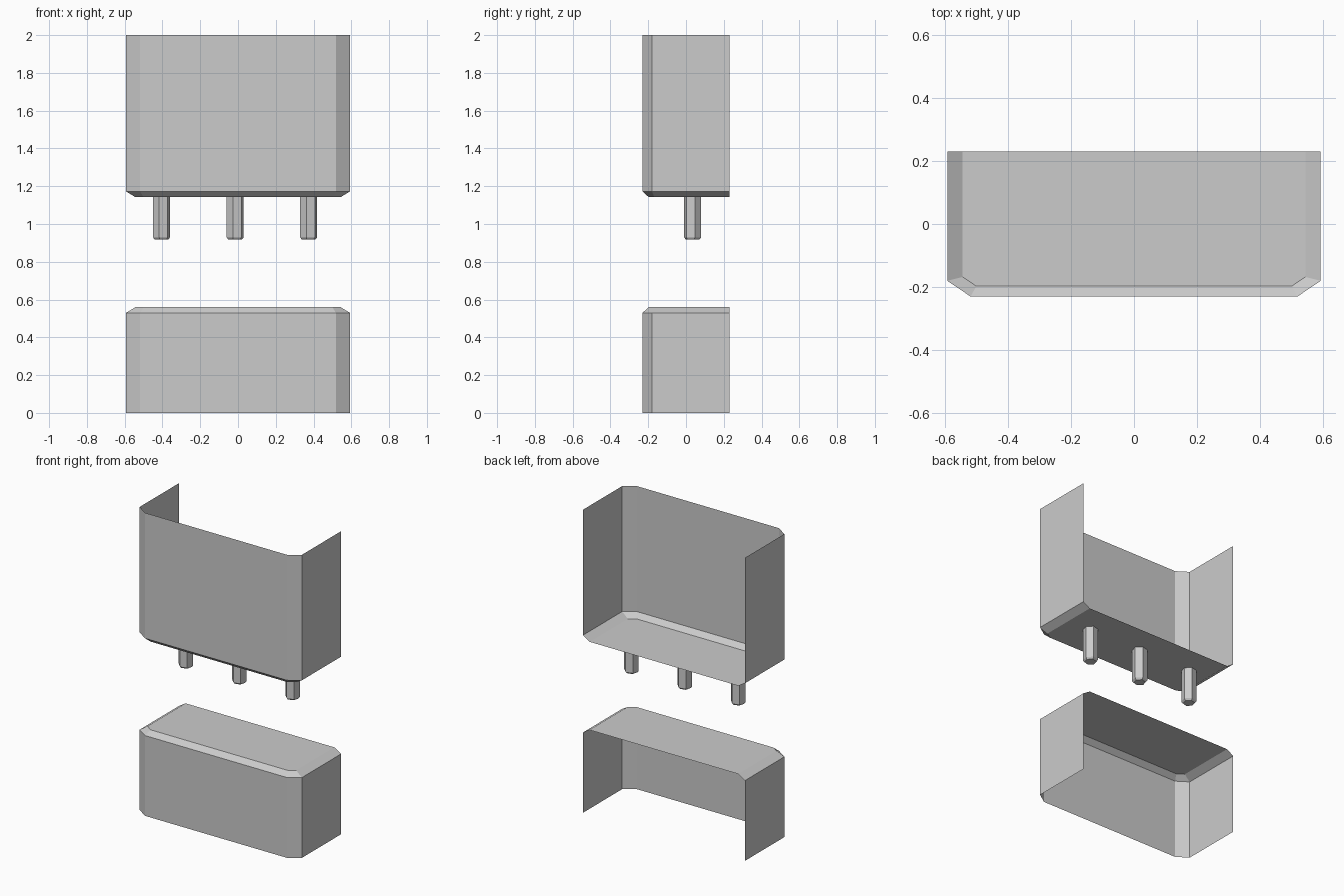
import bpy, bmesh, math

if "Cube" in bpy.data.objects:
    bpy.data.objects.remove(bpy.data.objects["Cube"])

# Plan outlines, open at the back
OUTER = [(-.592, .23), (-.592, -.18), (-.518, -.23), (.518, -.23), (.592, -.18), (.592, .23)]
INNER = [(-.543, .23), (-.543, -.168), (-.5, -.197), (.5, -.197), (.543, -.168), (.543, .23)]


def loft(name, rings, closed, flip=False):
    """Join rings of (points, z) with quads and cap the last ring."""
    bm = bmesh.new()
    loops = [[bm.verts.new((x, y, z)) for x, y in pts] for pts, z in rings]
    n = len(loops[0])
    for a, b in zip(loops, loops[1:]):
        for i in range(n if closed else n - 1):
            j = (i + 1) % n
            bm.faces.new((a[i], a[j], b[j], b[i]))
    bm.faces.new(loops[-1])
    if flip:
        bmesh.ops.reverse_faces(bm, faces=bm.faces[:])
    mesh = bpy.data.meshes.new(name)
    bm.to_mesh(mesh)
    bm.free()
    obj = bpy.data.objects.new(name, mesh)
    bpy.context.collection.objects.link(obj)
    return obj


def hexagon(cx, cy, r):
    return [(cx + r * math.cos(math.radians(15 + 60 * i)),
             cy + r * math.sin(math.radians(15 + 60 * i))) for i in range(6)]


# Thin open-backed shells with a bevel toward the gap
loft("lower_shell", [(OUTER, 0), (OUTER, .53), (INNER, .56)], False)
loft("upper_shell", [(OUTER, 2), (OUTER, 1.172), (INNER, 1.142)], False, True)

# Hexagonal pins with bevelled tips
for side, x in (("left", -.405), ("middle", -.015), ("right", .374)):
    loft(f"{side}_pin", [(hexagon(x, .035, .0465), 1.142), (hexagon(x, .035, .0465), .929),
                         (hexagon(x, .035, .037), .917)], True, True)
